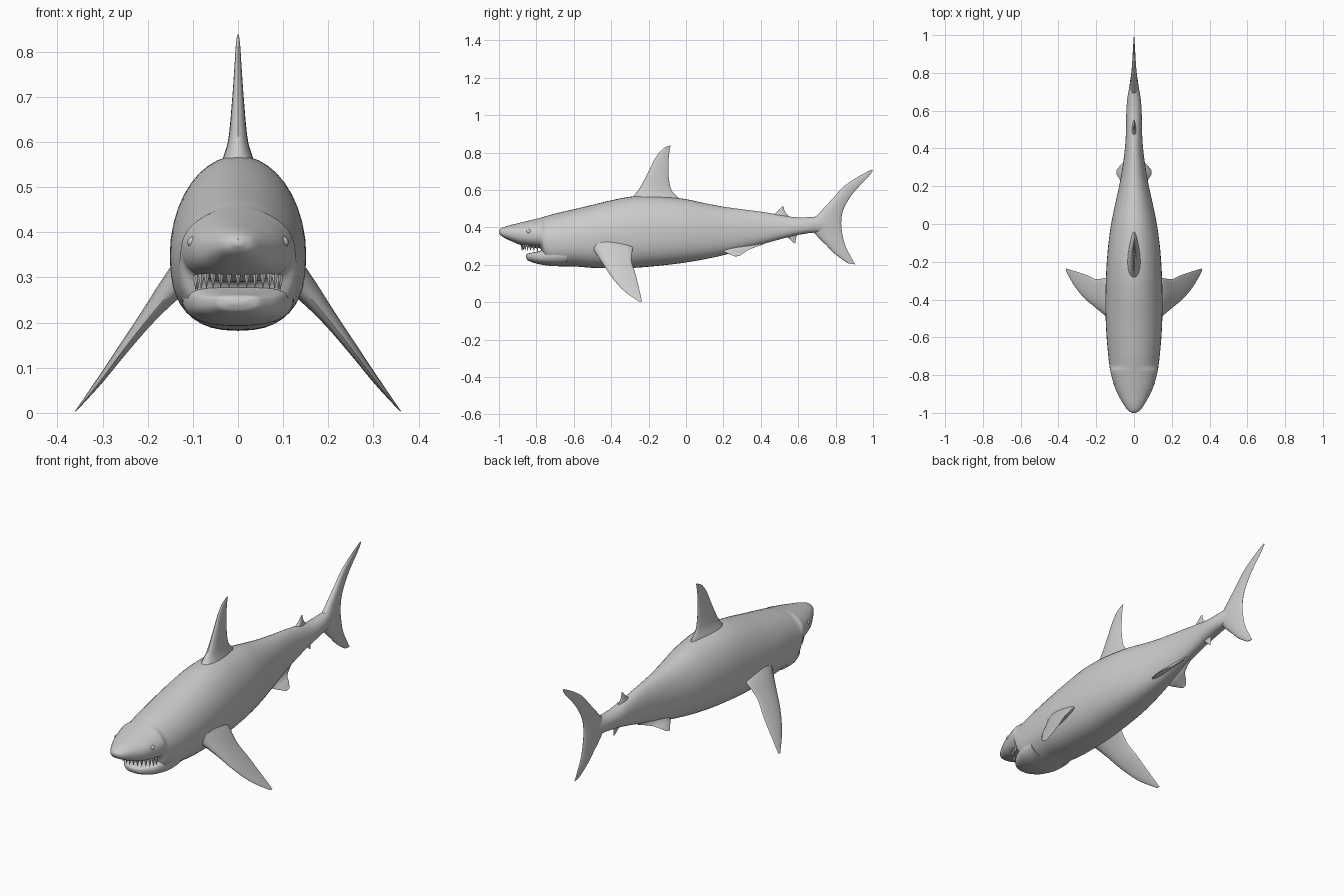
import bpy, bmesh, math
from mathutils import Vector


def spline(rows, k=5):
    """Catmull-Rom resampling of every column."""
    out = []
    n = len(rows)
    for i in range(n - 1):
        a, b, c, d = rows[max(i - 1, 0)], rows[i], rows[i + 1], rows[min(i + 2, n - 1)]
        for j in range(k):
            t = j / k
            out.append([q + .5 * t * (r - p + t * (2*p - 5*q + 4*r - s + t * (3*(q - r) + s - p)))
                        for p, q, r, s in zip(a, b, c, d)])
    return out + [list(rows[-1])]


def loft(name, rings):
    """Skin closed rings and cap both ends."""
    bm = bmesh.new()
    loops = [[bm.verts.new(p) for p in ring] for ring in rings]
    n = len(loops[0])
    for a, b in zip(loops, loops[1:]):
        for i in range(n):
            j = (i + 1) % n
            bm.faces.new((a[i], a[j], b[j], b[i]))
    bm.faces.new(loops[0])
    bm.faces.new(loops[-1])
    bmesh.ops.recalc_face_normals(bm, faces=bm.faces)
    me = bpy.data.meshes.new(name)
    bm.to_mesh(me)
    bm.free()
    ob = bpy.data.objects.new(name, me)
    bpy.context.collection.objects.link(ob)
    return ob


def power(v, e):
    return math.copysign(abs(v) ** e, v)


def trunk(name, rows, mid, e_up, e_low, n=40):
    """Rows of y, top z, bottom z, half width."""
    rings = []
    for y, top, bot, w in spline(rows):
        zm = bot + mid * (top - bot)
        ring = []
        for i in range(n):
            a = 2 * math.pi * i / n
            c, s = math.cos(a), math.sin(a)
            e = e_up if s > 0 else e_low
            h = top - zm if s > 0 else zm - bot
            ring.append((w * power(c, e), y, zm + h * power(s, e)))
        rings.append(ring)
    return loft(name, rings)


def fin(name, rows, normal=(1, 0, 0), n=20):
    """Rows of leading point, trailing point, half thickness."""
    nv = Vector(normal).normalized()
    rings = []
    for r in spline(rows):
        le, te, t = Vector(r[:3]), Vector(r[3:6]), max(r[6], .001)
        ring = []
        for i in range(n):
            a = 2 * math.pi * i / n
            u = (1 - math.cos(a)) / 2
            ring.append(le.lerp(te, u) + nv * t * math.sin(a) * (1.3 - .75 * u))
        rings.append(ring)
    return loft(name, rings)


def median_fin(name, rows):
    return fin(name, [(0, a, b, 0, c, d, t) for a, b, c, d, t in rows])


# Body with the snout overhanging the mouth
trunk("body", [
    (-1.0, .385, .37, .010), (-.985, .397, .353, .034), (-.95, .410, .334, .058),
    (-.90, .422, .312, .086), (-.86, .432, .301, .103), (-.81, .444, .291, .118),
    (-.775, .453, .283, .126), (-.75, .460, .215, .130), (-.70, .474, .194, .136),
    (-.60, .497, .192, .145), (-.50, .521, .184, .150), (-.40, .545, .182, .151),
    (-.30, .564, .183, .149), (-.20, .570, .190, .144), (-.10, .563, .200, .135),
    (0, .551, .213, .121), (.10, .530, .230, .101), (.20, .511, .252, .079),
    (.30, .497, .279, .061), (.40, .484, .308, .048), (.50, .468, .336, .042),
    (.58, .455, .356, .041), (.66, .455, .370, .036), (.73, .460, .375, .024),
    (.80, .450, .385, .010)], .47, 1, .8)

# Lower jaw
trunk("lower_jaw", [
    (-.856, .252, .240, .020), (-.848, .260, .226, .045), (-.83, .264, .217, .064),
    (-.80, .270, .207, .088), (-.76, .281, .199, .107), (-.71, .295, .193, .122),
    (-.64, .300, .195, .125)], .6, .6, .8)

# Upper teeth along a curved gum line
bm = bmesh.new()
for i in range(15):
    a = math.radians(-84 + 12 * i)
    g = bmesh.ops.create_cone(bm, segments=6, radius1=.008, radius2=.0005, depth=.034, cap_ends=True)
    for v in g["verts"]:
        v.co.z = -v.co.z
        v.co += Vector((.094 * math.sin(a), -.785 - .092 * math.cos(a), .287 + .007 * math.cos(a)))
bmesh.ops.recalc_face_normals(bm, faces=bm.faces)
me = bpy.data.meshes.new("upper_teeth")
bm.to_mesh(me)
bm.free()
bpy.context.collection.objects.link(bpy.data.objects.new("upper_teeth", me))

# Dorsal fins, anal fin and tail
median_fin("dorsal_fin", [
    (-.33, .51, -.035, .52, .055), (-.275, .575, -.042, .560, .032), (-.245, .615, -.08, .605, .021),
    (-.20, .70, -.094, .69, .013), (-.165, .77, -.093, .76, .008),
    (-.13, .815, -.088, .81, .005), (-.095, .836, -.082, .838, .002)])
median_fin("second_dorsal_fin", [
    (.45, .455, .56, .45, .014), (.485, .482, .535, .475, .008),
    (.505, .502, .525, .495, .004), (.517, .514, .522, .512, .001)])
median_fin("anal_fin", [
    (.50, .365, .60, .370, .014), (.54, .348, .59, .352, .008),
    (.565, .328, .587, .332, .004), (.58, .315, .586, .316, .001)])
median_fin("tail_fin", [
    (.99, .709, 1.0, .704, .001), (.915, .668, .970, .665, .005), (.845, .62, .912, .605, .009),
    (.78, .55, .87, .55, .013), (.72, .485, .838, .485, .018), (.66, .415, .83, .417, .024),
    (.70, .355, .84, .345, .018), (.75, .305, .855, .295, .013),
    (.80, .255, .878, .25, .008), (.865, .209, .905, .202, .002)])

# Paired fins and eyes
for side, s in (("left", 1), ("right", -1)):
    def pair(rows):
        return [(s*a, b, c, s*d, e, f, t) for a, b, c, d, e, f, t in rows]
    fin(side + "_pectoral_fin", pair([
        (.10, -.53, .315, .10, -.28, .32, .045), (.145, -.49, .272, .15, -.285, .285, .029),
        (.20, -.445, .208, .20, -.292, .222, .018), (.255, -.40, .138, .25, -.270, .152, .012),
        (.31, -.335, .064, .305, -.252, .078, .007), (.36, -.25, .003, .36, -.235, .005, .001)]),
        (.79 * s, 0, .61))
    fin(side + "_pelvic_fin", pair([
        (.035, .17, .295, .015, .42, .312, .014), (.055, .205, .270, .04, .345, .285, .009),
        (.075, .235, .256, .068, .315, .268, .005), (.093, .262, .245, .091, .288, .249, .001)]),
        (.6 * s, 0, .8))
    bpy.ops.mesh.primitive_uv_sphere_add(segments=16, ring_count=10, radius=.013,
                                         location=(.099 * s, -.84, .378))
    bpy.context.object.name = side + "_eye"

# Smooth shading
bpy.ops.object.select_all(action='SELECT')
bpy.context.view_layer.objects.active = bpy.data.objects["body"]
bpy.ops.object.shade_smooth_by_angle(angle=math.radians(45))
